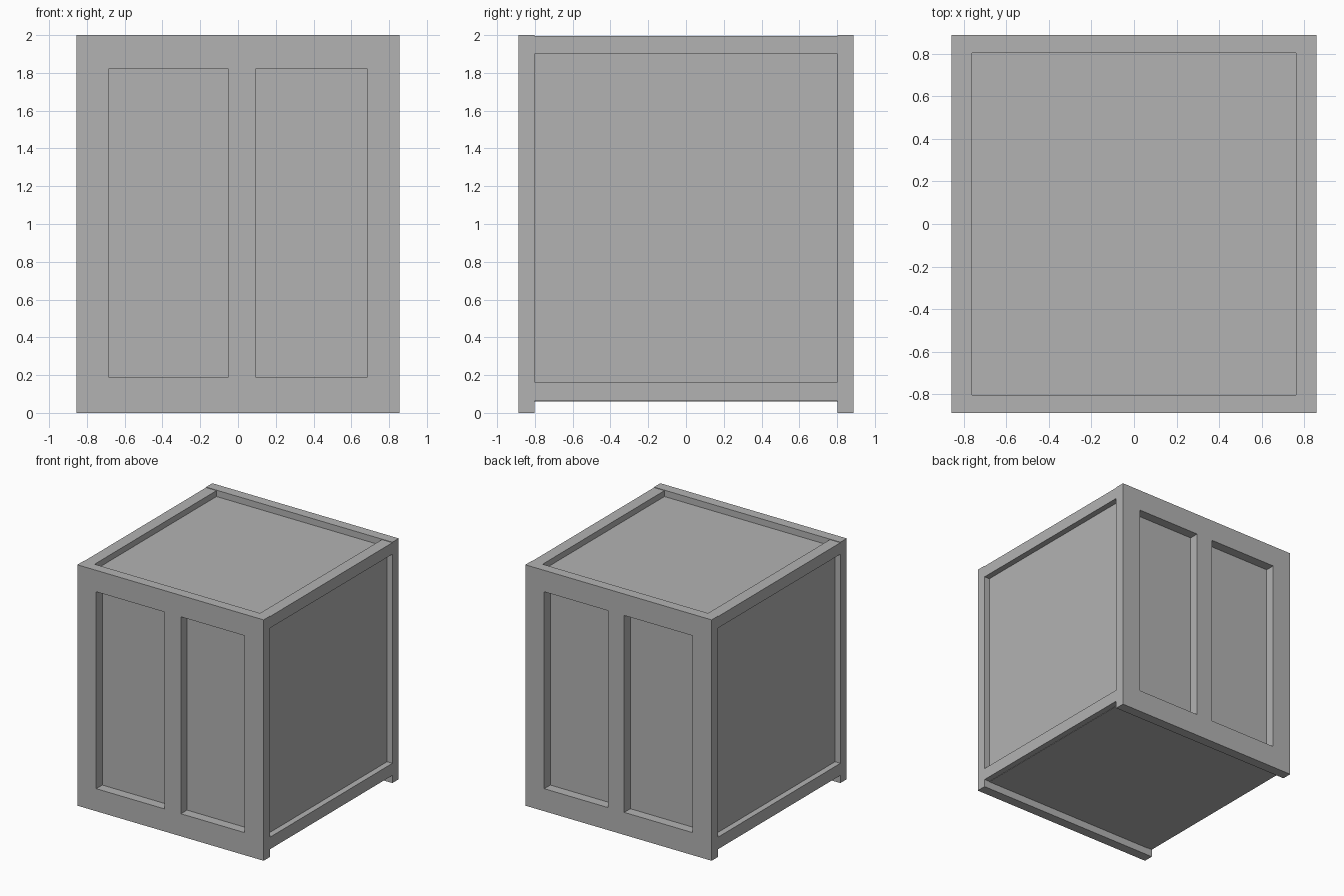
import bpy
import bmesh
from mathutils import Vector

cube = bpy.data.objects.get("Cube")
if cube:
    bpy.data.objects.remove(cube, do_unlink=True)

grey = bpy.data.materials.new("plain_grey")
grey.use_nodes = True
colour = (0.45, 0.45, 0.45, 1)
grey.diffuse_color = colour
grey.node_tree.nodes["Principled BSDF"].inputs["Base Color"].default_value = colour


def finish(name, bm):
    bmesh.ops.recalc_face_normals(bm, faces=bm.faces)
    mesh = bpy.data.meshes.new(name)
    bm.to_mesh(mesh)
    bm.free()
    mesh.materials.append(grey)
    bpy.context.collection.objects.link(bpy.data.objects.new(name, mesh))


def box(name, low, high):
    low, high = Vector(low), Vector(high)
    bm = bmesh.new()
    bmesh.ops.create_cube(bm, size=1)
    bmesh.ops.scale(bm, vec=high - low, verts=bm.verts)
    bmesh.ops.translate(bm, vec=(low + high) / 2, verts=bm.verts)
    finish(name, bm)


def window_frame(name, xs, zs, y, depth):
    """Flat plate on an x/z grid, with every second inner cell left open."""
    bm = bmesh.new()
    grid = [[bm.verts.new((x, y, z)) for z in zs] for x in xs]
    for i in range(len(xs) - 1):
        for j in range(len(zs) - 1):
            if i % 2 and j % 2:
                continue
            bm.faces.new((grid[i][j], grid[i + 1][j],
                          grid[i + 1][j + 1], grid[i][j + 1]))
    plate = bmesh.ops.extrude_face_region(bm, geom=bm.faces[:])
    moved = [v for v in plate["geom"] if isinstance(v, bmesh.types.BMVert)]
    bmesh.ops.translate(bm, vec=(0, depth, 0), verts=moved)
    finish(name, bm)


HALF_X, HALF_Y, INNER_Y = 0.856, 0.886, 0.803

# Closed inner body, seen as the recessed panels
box("inner_body", (-0.807, -0.806, 0.061), (0.807, 0.806, 1.947))

# Front and back frames with two openings each, reaching the ground
xs = (-HALF_X, -0.682, -0.053, 0.096, 0.682, HALF_X)
zs = (0, 0.187, 1.822, 2)
for name, side in (("front_frame", -1), ("back_frame", 1)):
    window_frame(name, xs, zs, side * HALF_Y, side * (INNER_Y - HALF_Y))

# Long rails along the top and bottom of both sides
for name, side in (("left", 1), ("right", -1)):
    x1, x2 = sorted((side * 0.76, side * HALF_X))
    box(name + "_top_rail", (x1, -INNER_Y, 1.9), (x2, INNER_Y, 1.996))
    box(name + "_bottom_rail", (x1, -INNER_Y, 0.064), (x2, INNER_Y, 0.164))
